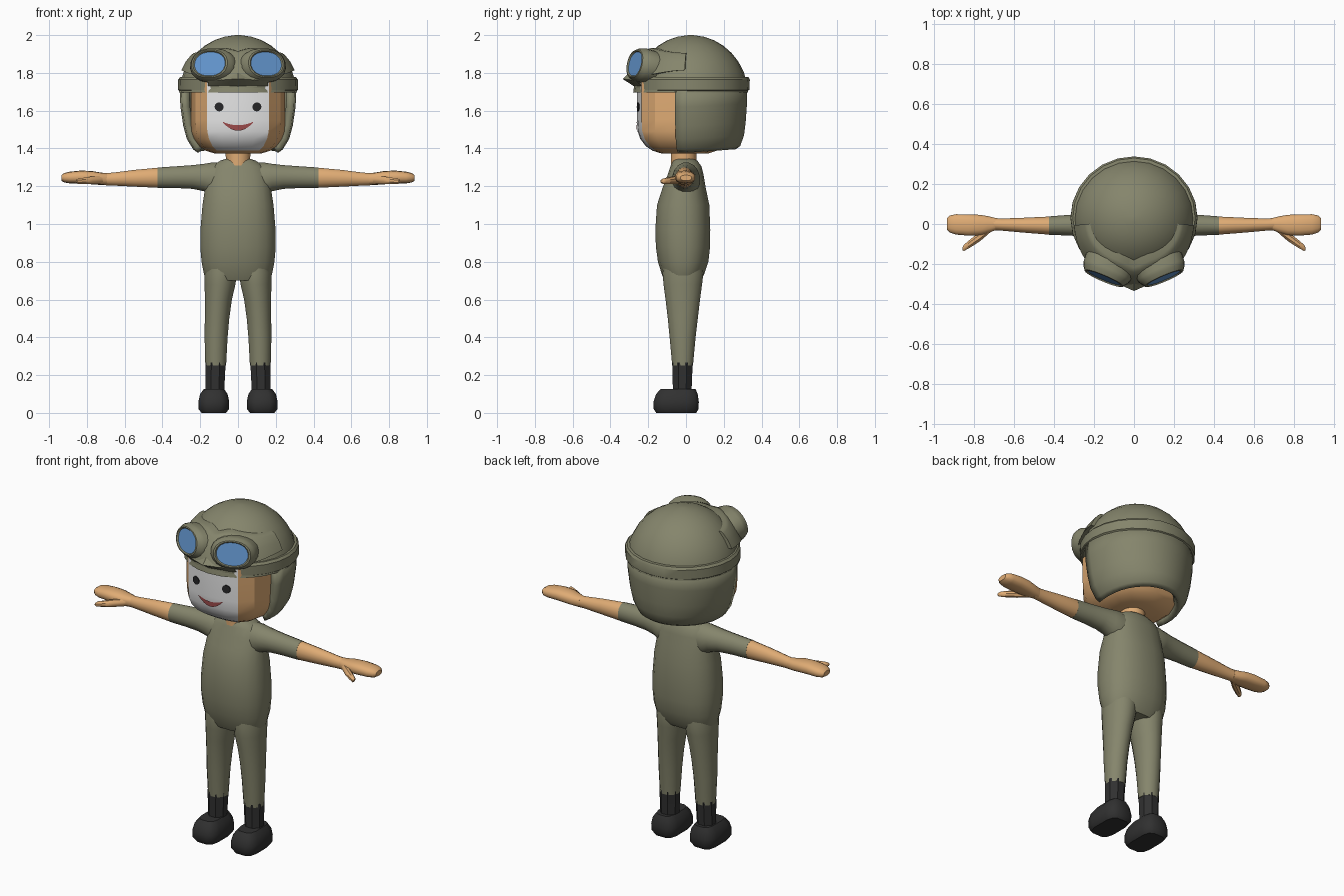
import bpy, bmesh, math
from math import sin, cos, pi, radians
from mathutils import Matrix, Vector

if "Cube" in bpy.data.objects:
    bpy.data.objects.remove(bpy.data.objects["Cube"])


def mat(name, r, g, b):
    m = bpy.data.materials.new(name)
    m.diffuse_color = (r, g, b, 1)
    m.use_nodes = True
    m.node_tree.nodes["Principled BSDF"].inputs["Base Color"].default_value = m.diffuse_color
    return m


OLIVE = mat("olive cloth", .235, .235, .15)
SKIN = mat("skin", .74, .41, .175)
WHITE = mat("face white", .83, .83, .83)
BLACK = mat("boot black", .03, .03, .03)
DARK = mat("eye dark", .02, .02, .022)
RED = mat("mouth red", .33, .07, .07)
BLUE = mat("lens blue", .127, .31, .63)


def finish(name, bm, mats, mirror=False, angle=40, recalc=True):
    if recalc:
        bmesh.ops.recalc_face_normals(bm, faces=bm.faces)
    me = bpy.data.meshes.new(name)
    bm.to_mesh(me)
    bm.free()
    ob = bpy.data.objects.new(name, me)
    bpy.context.collection.objects.link(ob)
    for m in mats:
        me.materials.append(m)
    bpy.ops.object.select_all(action='DESELECT')
    ob.select_set(True)
    bpy.context.view_layer.objects.active = ob
    bpy.ops.object.shade_smooth_by_angle(angle=radians(angle))
    if mirror:
        ob.modifiers.new("mirror", 'MIRROR')
    return ob


def bridge(rings, closed=True, caps=True):
    """Skin a list of point rings."""
    bm = bmesh.new()
    vs = [[bm.verts.new(p) for p in r] for r in rings]
    n = len(rings[0])
    for a, b in zip(vs, vs[1:]):
        for j in range(n if closed else n - 1):
            k = (j + 1) % n
            bm.faces.new((a[j], a[k], b[k], b[j]))
    if caps:
        bm.faces.new(vs[0][::-1])
        bm.faces.new(vs[-1])
    return bm


def oval(ru, rv, n, e=2):
    """Superellipse outline."""
    out = []
    for j in range(n):
        t = 2 * pi * (j + .5) / n
        c, s = cos(t), sin(t)
        out.append((math.copysign(abs(c) ** (2 / e), c) * ru,
                    math.copysign(abs(s) ** (2 / e), s) * rv))
    return out


def loft(name, secs, mats, axis='z', n=16, e=2, **kw):
    """Sections are (position, centre u, centre v, radius u, radius v)."""
    rings = []
    for p, cu, cv, ru, rv in secs:
        pts = [(cu + u, cv + v) for u, v in oval(ru, rv, n, e)]
        rings.append([(u, v, p) if axis == 'z' else (p, u, v) for u, v in pts])
    return finish(name, bridge(rings), mats, **kw)


# Torso, from crotch to collar
loft("torso", [(.70, 0, -.018, .165, .095), (.73, 0, -.016, .181, .112),
               (.80, 0, -.015, .195, .135), (.88, 0, -.016, .202, .145),
               (.97, 0, -.017, .201, .147), (1.10, 0, -.015, .19, .140),
               (1.19, 0, -.010, .176, .116), (1.26, 0, -.002, .165, .096),
               (1.305, 0, 0, .14, .083), (1.335, 0, -.005, .095, .066),
               (1.347, 0, -.01, .06, .05)], [OLIVE], n=20, e=2.3)
# Limbs
loft("sleeve", [(.05, 0, 1.235, .07, .09), (.14, 0, 1.235, .075, .092),
                (.18, -.002, 1.246, .069, .074), (.24, -.004, 1.249, .06, .064),
                (.32, -.006, 1.248, .053, .059), (.425, -.008, 1.245, .047, .055)],
     [OLIVE], 'x', mirror=True)
loft("forearm", [(.41, -.008, 1.245, .045, .053), (.425, -.008, 1.245, .046, .054),
                 (.55, -.006, 1.242, .038, .045), (.66, -.003, 1.238, .031, .035),
                 (.71, 0, 1.237, .031, .032)], [SKIN], 'x', mirror=True)
loft("hand", [(.69, 0, 1.237, .030, .031), (.73, -.003, 1.24, .043, .033),
              (.77, -.005, 1.245, .052, .035), (.83, -.005, 1.248, .054, .035),
              (.89, -.002, 1.246, .052, .031), (.92, 0, 1.245, .044, .025),
              (.935, 0, 1.244, .03, .015)], [SKIN], 'x', n=14, e=2.4, mirror=True)
loft("thumb", [(.715, -.02, 1.235, .02, .022), (.77, -.062, 1.232, .026, .022),
               (.82, -.098, 1.228, .022, .018), (.85, -.119, 1.226, .017, .014),
               (.858, -.124, 1.226, .008, .008)], [SKIN], 'x', n=8, mirror=True)
loft("leg", [(.25, .118, -.018, .056, .056), (.40, .116, -.018, .062, .07),
             (.50, .111, -.017, .066, .081), (.60, .104, -.017, .073, .093),
             (.68, .095, -.017, .083, .104), (.74, .092, -.016, .088, .11),
             (.82, .09, -.016, .08, .10)], [OLIVE], n=16, mirror=True)
loft("boot_shaft", [(.08, .122, -.02, .054, .054), (.13, .122, -.02, .054, .054),
                    (.268, .119, -.018, .058, .058)], [BLACK], n=8, mirror=True)
loft("boot_foot", [(0, .128, -.052, .066, .108), (.02, .128, -.052, .082, .121),
                   (.06, .128, -.052, .083, .122), (.10, .128, -.048, .074, .112),
                   (.127, .127, -.042, .054, .094)], [BLACK], n=12, e=3.6, mirror=True)
loft("neck", [(1.31, 0, -.013, .065, .07), (1.42, 0, -.013, .07, .07)], [SKIN], n=12)

# Head, with a white face plate on the front columns
half = [(0, -.26), (.09, -.255), (.165, -.235), (.225, -.165), (.25, -.05),
        (.25, .08), (.19, .19), (0, .24)]
outline = half + [(-x, y) for x, y in half[-2:0:-1]]
head_secs = [(1.372, .48), (1.388, .68), (1.412, .82), (1.45, .93), (1.49, .985),
             (1.55, 1), (1.66, 1), (1.76, 1)]
bm = bridge([[(x * s, y * s, z) for x, y in outline] for z, s in head_secs])
for f in bm.faces:
    c = f.calc_center_median()
    f.material_index = int(c.y < 0 and abs(c.x) < -.7 * c.y and 1.39 < c.z < 1.75)
finish("head", bm, [SKIN, WHITE], angle=28)


def face_y(x):
    x = abs(x)
    return -.26 + x * .0556 if x < .09 else -.255 + (x - .09) * .267


def plate(name, pts, m, **kw):
    """Thin painted plate hugging the face."""
    rings = [[(x, face_y(x) + d, z) for x, z in pts] for d in (.004, -.005)]
    finish(name, bridge(rings), [m], **kw)


plate("eye", [(.1 + .024 * cos(k * pi / 6), 1.62 + .024 * sin(k * pi / 6))
              for k in range(12)], DARK, mirror=True)
# Smiling mouth: strips between an upper and a lower arc
bm = bmesh.new()
strip = []
for k in range(17):
    x = -.08 + .01 * k
    q = 1 - (x / .08) ** 2
    strip.append([bm.verts.new((x, face_y(x) - .005, z))
                  for z in (1.537 - .043 * q, 1.541 - .018 * q)])
for a, b in zip(strip, strip[1:]):
    bm.faces.new((a[0], b[0], b[1], a[1]))
finish("mouth", bm, [RED], recalc=False)

# Helmet dome
CY = .025


def dome_r(z):
    return .312 * math.sqrt(max(0, 1 - ((z - 1.68) / .32) ** 2))


N = 24
rings = []
for k in range(9):
    a = radians(3 + 84 * k / 8)
    rings.append([(.312 * cos(a) * cos(2 * pi * j / N), CY + .305 * cos(a) * sin(2 * pi * j / N),
                   1.68 + .32 * sin(a)) for j in range(N)])
bm = bridge(rings, caps=False)
tip = bm.verts.new((0, CY, 2.0))
bm.verts.ensure_lookup_table()
top = [bm.verts[8 * N + j] for j in range(N)]
for j in range(N):
    bm.faces.new((top[j], top[(j + 1) % N], tip))
finish("helmet_dome", bm, [OLIVE])

# Raised rim band around the helmet
band = [(1.705, .285, .27), (1.70, .305, .29), (1.71, .318, .305), (1.765, .317, .308),
        (1.778, .306, .30), (1.78, .28, .27)]
finish("helmet_band", bridge([[(rx * cos(2 * pi * j / N), .03 + ry * sin(2 * pi * j / N), z)
                               for j in range(N)] for z, rx, ry in band], caps=False),
       [OLIVE], recalc=False, angle=35)

# Neck and ear guard, open at the face
guard = [(1.378, .215, .245), (1.395, .238, .268), (1.45, .272, .288), (1.52, .291, .297),
         (1.62, .306, .304), (1.73, .311, .306)]
rings = []
for z, rx, ry in guard:
    rings.append([(rx * cos(radians(t)), .02 + ry * sin(radians(t)), z + .018 * max(0, sin(radians(t))))
                  for t in range(-15, 196, 10)])
ob = finish("helmet_guard", bridge(rings, closed=False, caps=False), [OLIVE], recalc=False)
sol = ob.modifiers.new("thickness", 'SOLIDIFY')
sol.thickness = .042
sol.offset = -1

# Goggle mask wrapped round the front of the dome
rings = []
for k in range(25):
    t = radians(-84 + 7 * k)
    w = cos(t) ** 2
    lo = 1.815 - .055 * w
    hi = 1.905 + .03 * w - .02 * max(0, 1 - abs(t) / .3)
    pts = [(lo, -.03), (lo, .018 + .018 * w), ((lo + hi) / 2, .02 + .022 * w),
           (hi - .01, .018 + .027 * w), (hi, .012 + .02 * w), (hi, -.03)]
    rings.append([((dome_r(z) + o) * sin(t), CY - (dome_r(z) + o) * cos(t), z) for z, o in pts])
finish("goggle_mask", bridge(rings), [OLIVE], angle=35)

# Eye cups and lenses, turned outward and slightly up
yaw, pitch = radians(23), radians(12)
nrm = Vector((sin(yaw) * cos(pitch), -cos(yaw) * cos(pitch), sin(pitch)))
side = Vector((cos(yaw), sin(yaw), 0))
up = side.cross(-nrm)
centre = Vector((.148, -.265, 1.847))


def cup_ring(d, ru, rv, n=20):
    return [centre + nrm * d + side * u + up * v for u, v in oval(ru, rv, n, 2.2)]


finish("goggle_cup", bridge([cup_ring(*c) for c in
                             [(-.08, .132, .09), (-.03, .127, .092), (-.012, .118, .088),
                              (.008, .104, .076), (.010, .094, .070), (.002, .087, .064)]],
                            caps=False), [OLIVE], mirror=True, angle=30)
finish("goggle_lens", bridge([cup_ring(-.004, .09, .066), cup_ring(.003, .088, .065)]),
       [BLUE], mirror=True)

# Pointed nose guard below the goggle bridge
bm = bmesh.new()
for p in [(0, -.335, 1.768), (0, -.285, 1.815), (0, -.25, 1.712)]:
    bm.verts.new(p)
for s in (-1, 1):
    for p in [(.055, -.295, 1.775), (.16, -.265, 1.76), (.16, -.22, 1.715)]:
        bm.verts.new((p[0] * s, p[1], p[2]))
bmesh.ops.convex_hull(bm, input=bm.verts)
finish("nose_guard", bm, [OLIVE], angle=25)
